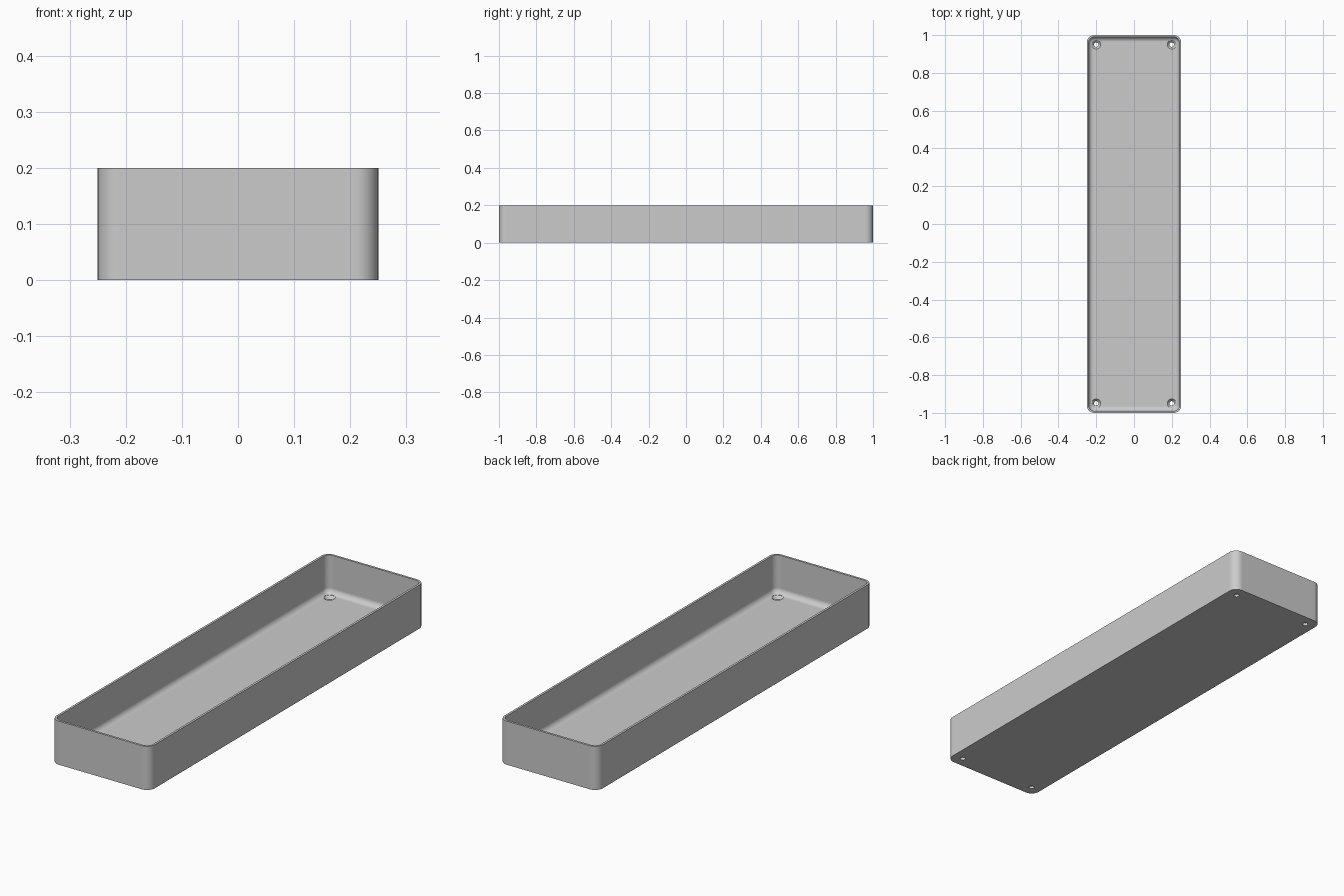
import bpy, bmesh, math

cube = bpy.data.objects.get("Cube")
if cube:
    bpy.data.objects.remove(cube, do_unlink=True)

HALF_X, HALF_Y, HEIGHT = 0.25, 1.0, 0.2
CORNER, WALL, FLOOR, FILLET = 0.04, 0.01, 0.025, 0.025
CORNER_STEPS, FILLET_STEPS = 10, 8

grey = bpy.data.materials.new("plain grey")
grey.use_nodes = True
grey.diffuse_color = (0.6, 0.6, 0.6, 1)
grey.node_tree.nodes["Principled BSDF"].inputs["Base Color"].default_value = (0.6, 0.6, 0.6, 1)


def make_object(name, bm):
    bmesh.ops.recalc_face_normals(bm, faces=bm.faces)
    mesh = bpy.data.meshes.new(name)
    bm.to_mesh(mesh)
    bm.free()
    mesh.materials.append(grey)
    obj = bpy.data.objects.new(name, mesh)
    bpy.context.collection.objects.link(obj)
    return obj


def loft(bm, rings):
    """Skin a stack of equal-length rings and cap both ends."""
    loops = [[bm.verts.new(p) for p in ring] for ring in rings]
    for a, b in zip(loops, loops[1:]):
        for i in range(len(a)):
            j = (i + 1) % len(a)
            bm.faces.new((a[i], a[j], b[j], b[i]))
    bm.faces.new(loops[0][::-1])
    bm.faces.new(loops[-1])


def rounded_ring(inset, z):
    """Rounded rectangle shrunk by inset."""
    radius = CORNER - inset
    ring = []
    for quarter, (sx, sy) in enumerate(((1, 1), (-1, 1), (-1, -1), (1, -1))):
        for k in range(CORNER_STEPS + 1):
            a = (quarter + k / CORNER_STEPS) * math.pi / 2
            ring.append((sx * (HALF_X - CORNER) + radius * math.cos(a),
                         sy * (HALF_Y - CORNER) + radius * math.sin(a), z))
    return ring


def circle_ring(x, y, radius, z, count=32):
    return [(x + radius * math.cos(i * math.tau / count),
             y + radius * math.sin(i * math.tau / count), z) for i in range(count)]


# Open tray: outer wall, rim, inner wall, filleted floor
rings = [rounded_ring(0, 0), rounded_ring(0, HEIGHT), rounded_ring(WALL, HEIGHT)]
for k in range(FILLET_STEPS + 1):
    a = k / FILLET_STEPS * math.pi / 2
    rings.append(rounded_ring(WALL + FILLET * (1 - math.cos(a)),
                              FLOOR + FILLET * (1 - math.sin(a))))
bm = bmesh.new()
loft(bm, rings)
tray = make_object("tray", bm)

# Countersunk screw holes in the four corners
bm = bmesh.new()
for x in (-0.2, 0.2):
    for y in (-0.95, 0.95):
        profile = ((0.012, -0.02), (0.012, 0.012), (0.024, FLOOR), (0.024, 0.08))
        loft(bm, [circle_ring(x, y, r, z) for r, z in profile])
cutter = make_object("screw_hole_cutter", bm)
cutter.hide_render = True

cut = tray.modifiers.new("screw holes", 'BOOLEAN')
cut.operation = 'DIFFERENCE'
cut.solver = 'EXACT'
cut.object = cutter
bpy.ops.object.select_all(action='DESELECT')
tray.select_set(True)
bpy.context.view_layer.objects.active = tray
bpy.ops.object.modifier_apply(modifier=cut.name)
bpy.data.objects.remove(cutter, do_unlink=True)

# Smooth corners and fillets, crisp rim and holes
bpy.ops.object.shade_smooth_by_angle(angle=math.radians(30))
weighted = tray.modifiers.new("weighted normals", 'WEIGHTED_NORMAL')
weighted.keep_sharp = True
